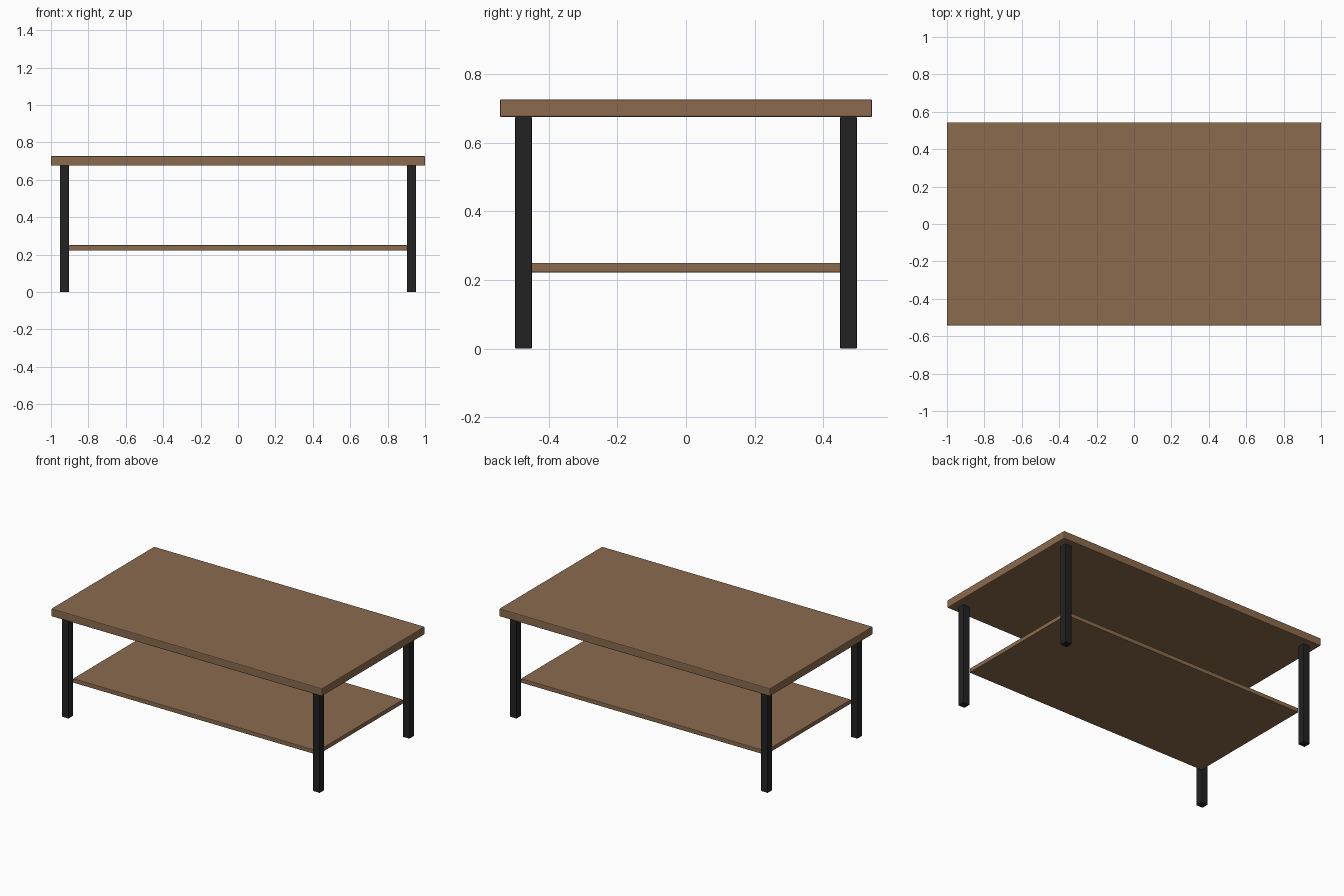
import bpy

if "Cube" in bpy.data.objects:
    bpy.data.objects.remove(bpy.data.objects["Cube"])


def make_material(name, rgb):
    mat = bpy.data.materials.new(name)
    mat.diffuse_color = (*rgb, 1.0)
    mat.use_nodes = True
    mat.node_tree.nodes["Principled BSDF"].inputs["Base Color"].default_value = mat.diffuse_color
    return mat


wood = make_material("brown_wood", (0.258, 0.147, 0.076))
metal = make_material("black_metal", (0.016, 0.016, 0.016))


def box(name, low, high, mat, bevel):
    """Box between two corners with softened edges."""
    bpy.ops.mesh.primitive_cube_add(
        size=1, location=[(a + b) / 2 for a, b in zip(low, high)])
    obj = bpy.context.object
    obj.name = name
    obj.scale = [b - a for a, b in zip(low, high)]
    bpy.ops.object.transform_apply(location=False, rotation=False, scale=True)
    obj.data.materials.append(mat)
    mod = obj.modifiers.new("edge_bevel", 'BEVEL')
    mod.width = bevel
    mod.segments = 2
    return obj


# Thick top board
box("table_top", (-1, -0.543, 0.675), (1, 0.543, 0.727), wood, 0.005)

# Thin lower shelf, fitted between the inner leg corners
box("lower_shelf", (-0.904, -0.45, 0.222), (0.904, 0.45, 0.25), wood, 0.003)

# Four square legs
for sx, side in ((-1, "left"), (1, "right")):
    for sy, end in ((-1, "front"), (1, "back")):
        x, y, h = sx * 0.928, sy * 0.474, 0.0245
        box(f"{end}_{side}_leg", (x - h, y - h, 0), (x + h, y + h, 0.676),
            metal, 0.003)
